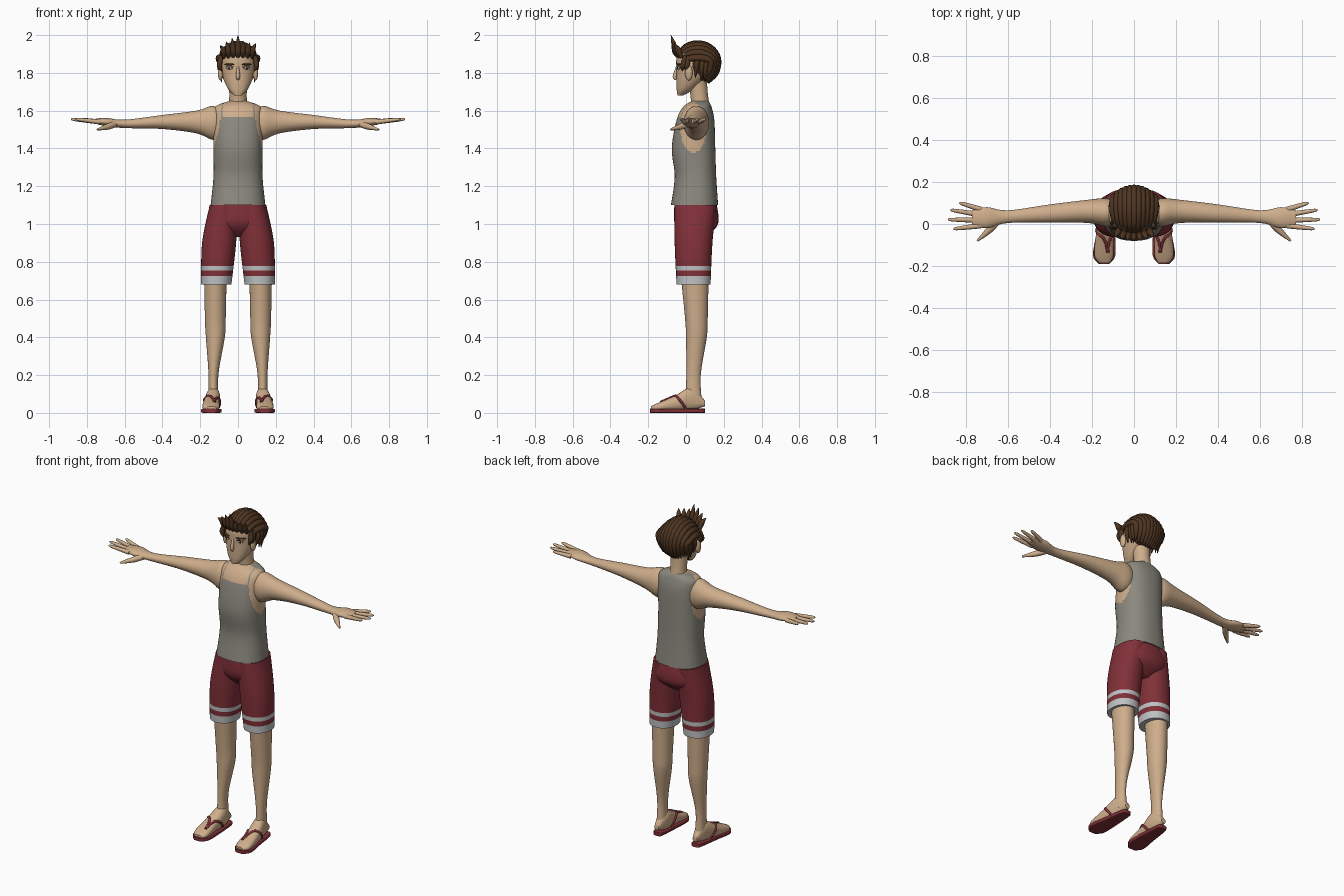
import bpy, bmesh, math
from mathutils import Vector, Matrix
from mathutils.bvhtree import BVHTree

default_cube = bpy.data.objects.get("Cube")
if default_cube:
    bpy.data.objects.remove(default_cube, do_unlink=True)


def material(name, *rgb):
    mat = bpy.data.materials.new(name)
    mat.use_nodes = True
    mat.diffuse_color = (*rgb, 1)
    shader = mat.node_tree.nodes["Principled BSDF"]
    shader.inputs["Base Color"].default_value = (*rgb, 1)
    shader.inputs["Roughness"].default_value = 0.8
    return mat


SKIN = material("skin", .62, .42, .26)
GREY = material("tank_grey", .26, .25, .21)
RED = material("shorts_red", .22, .03, .04)
PALE = material("stripe_pale", .52, .54, .55)
BROWN = material("hair_brown", .075, .035, .015)
DARK = material("eye_dark", .02, .01, .01)
WHITE = material("eye_white", .6, .56, .5)


def spline(before, start, end, after, t):
    """Smooth curve from start to end, guided by the neighbours."""
    in_slope, out_slope = (end - before) / 2, (after - start) / 2
    gap = end - start
    bend = 3 * gap - 2 * in_slope - out_slope
    twist = in_slope + out_slope - 2 * gap
    return start + t * (in_slope + t * (bend + t * twist))


def loft(bm, rings, seg=32, steps=5, power=1):
    """Skin rings of (centre, half axis, half axis), smoothing between them."""
    last, dense = len(rings) - 1, []
    for i in range(last):
        near = [rings[max(0, min(last, i + k))] for k in (-1, 0, 1, 2)]
        for step in range(steps):
            dense.append([spline(*vectors, step / steps) for vectors in zip(*near)])
    dense.append(rings[last])

    def squared(value):
        return math.copysign(abs(value) ** power, value)

    loops = []
    for centre, across, along in dense:
        loop = []
        for k in range(seg):
            angle = math.tau * k / seg
            offset = across * squared(math.cos(angle)) + along * squared(math.sin(angle))
            loop.append(bm.verts.new(centre + offset))
        loops.append(loop)
    for lower, upper in zip(loops, loops[1:]):
        for k in range(seg):
            bm.faces.new((lower[k - 1], lower[k], upper[k], upper[k - 1]))
    bm.faces.new(loops[0])
    bm.faces.new(loops[-1])


def sections(rows, axis, side=1):
    """Rings from rows of (position, centre, half size, centre, half size)."""
    first, second = [k for k in range(3) if k != axis]
    rings = []
    for position, centre_a, half_a, centre_b, half_b in rows:
        ring = centre, across, along = Vector(), Vector(), Vector()
        centre[axis], centre[first], centre[second] = position, centre_a, centre_b
        across[first], along[second] = half_a, half_b
        for vector in ring:
            vector.x *= side
        rings.append(ring)
    return rings


def tube(bm, points, radii, side=1, seg=12):
    path = [Vector((x * side, y, z)) for x, y, z in points]
    chord = path[-1] - path[0]
    reference = Vector()
    reference[min(range(3), key=lambda k: abs(chord[k]))] = 1
    rings = []
    for i, point in enumerate(path):
        tangent = (path[min(i + 1, len(path) - 1)] - path[max(i - 1, 0)]).normalized()
        across = tangent.cross(reference).normalized()
        rings.append((point, across * radii[i], tangent.cross(across) * radii[i]))
    loft(bm, rings, seg, 3)


def ball(bm, centre, radii):
    placed = Matrix.Translation(centre) @ Matrix.Diagonal((*radii, 1))
    bmesh.ops.create_uvsphere(bm, u_segments=32, v_segments=20, radius=1, matrix=placed)


def finish(bm, name, *mats, rule=None):
    bmesh.ops.recalc_face_normals(bm, faces=bm.faces)
    if rule:
        for face in bm.faces:
            face.material_index = rule(face.calc_center_median())
    mesh = bpy.data.meshes.new(name)
    bm.to_mesh(mesh)
    bm.free()
    for mat in mats:
        mesh.materials.append(mat)
    part = bpy.data.objects.new(name, mesh)
    bpy.context.collection.objects.link(part)
    bpy.ops.object.select_all(action='DESELECT')
    part.select_set(True)
    bpy.context.view_layer.objects.active = part
    bpy.ops.object.shade_smooth_by_angle(angle=math.radians(50))


def tank_colour(c):
    """Skin inside the front neckline and the armholes, cloth elsewhere."""
    neckline = (abs(c.x) < .08 and c.y < .05 and c.z > 1.57) or c.z > 1.648
    around_arm = Vector(((c.y - .04) / .07, (c.z - 1.51) / .13)).length
    return 0 if neckline or (abs(c.x) > .085 and around_arm < 1) else 1


def stripe_colour(c):
    return int(c.z < .725 or .75 < c.z < .78)


# Torso and neck
bm = bmesh.new()
loft(bm, sections([(1.1, 0, .145, .045, .125), (1.25, 0, .13, .05, .11), (1.4, 0, .13, .04, .115),
                   (1.55, 0, .13, .05, .1), (1.62, 0, .12, .06, .075), (1.65, 0, .05, .075, .045)], 2),
     seg=80, steps=12, power=.85)
finish(bm, "tank_top_torso", SKIN, GREY, rule=tank_colour)
bm = bmesh.new()
tube(bm, [(0, .08, 1.6), (0, .07, 1.68), (0, .06, 1.78)], [.05, .046, .05], seg=32)
finish(bm, "neck", SKIN)

# Shorts seat
bm = bmesh.new()
loft(bm, sections([(.93, 0, .06, .05, .05), (1, 0, .155, .055, .115), (1.12, 0, .14, .05, .11)], 2),
     seg=48, power=.9)
finish(bm, "shorts_seat", RED)

# Head and nose
bm = bmesh.new()
loft(bm, sections([(1.68, 0, .02, -.03, .015), (1.72, 0, .056, 0, .05), (1.8, 0, .086, .04, .09),
                   (1.9, 0, .088, .055, .1), (1.95, 0, .02, .055, .03)], 2), seg=48, power=.9)
face_surface = BVHTree.FromBMesh(bm)
finish(bm, "head", SKIN)
bm = bmesh.new()
tube(bm, [(0, -.045, 1.84), (0, -.06, 1.78), (0, -.05, 1.765)], [.005, .011, .007])
finish(bm, "nose", SKIN)

# Parts that come in pairs
for side, tag in ((1, "left_"), (-1, "right_")):

    # Eyes and brows laid on the face
    for part, inner, outer, height, radius, mat in (
            ("eye_white", .03, .06, 1.825, .006, WHITE), ("iris", .04, .05, 1.825, .0075, DARK),
            ("eyelid", .025, .065, 1.832, .003, DARK), ("eyebrow", .022, .07, 1.845, .005, BROWN)):
        bm = bmesh.new()
        line = [Vector((inner + (outer - inner) * k / 4, -1, height)) for k in range(5)]
        line = [face_surface.ray_cast(start, Vector((0, 1, 0)))[0] for start in line]
        tube(bm, line, [radius / 2, radius, radius, radius, radius / 2], side)
        finish(bm, tag + part, mat)
    bm = bmesh.new()
    ball(bm, (.093 * side, .015, 1.8), (.014, .02, .04))
    finish(bm, tag + "ear", SKIN)

    # Arm and palm, then fanned fingers and thumb
    bm = bmesh.new()
    loft(bm, sections([(.07, .055, .045, 1.53, .055), (.13, .055, .067, 1.535, .09),
                       (.22, .06, .055, 1.54, .06), (.4, .05, .043, 1.54, .037),
                       (.6, .035, .03, 1.53, .022), (.7, .03, .05, 1.54, .022),
                       (.77, .03, .035, 1.545, .01)], 0, side))
    for i, length in enumerate((.105, .145, .155, .13)):
        fan = .3 - .14 * i
        tube(bm, [(.73 + reach * length * math.cos(fan), .07 - .026 * i + reach * length * math.sin(fan),
                   1.54 + .015 * reach) for reach in (0, .5, .9, 1)], [.013, .011, .008, .003], side)
    tube(bm, [(.65, .015, 1.53), (.69, -.03, 1.515), (.745, -.08, 1.5)], [.018, .016, .005], side)
    finish(bm, tag + "arm", SKIN)

    # Shorts leg with hem stripes, bare leg
    bm = bmesh.new()
    loft(bm, sections([(.68, .115, .08, .04, .09), (.9, .1, .09, .04, .1), (1.1, .075, .075, .05, .11)],
                      2, side), seg=40, steps=30, power=.92)
    finish(bm, tag + "shorts_leg", RED, PALE, rule=stripe_colour)
    bm = bmesh.new()
    loft(bm, sections([(.75, .12, .06, .045, .075), (.5, .12, .055, .055, .06), (.4, .12, .05, .055, .055),
                       (.2, .13, .026, .04, .038), (.05, .13, .03, .04, .045)], 2, side))
    finish(bm, tag + "leg", SKIN)

    # Foot
    bm = bmesh.new()
    loft(bm, sections([(.1, .13, .015, .05, .015), (.03, .13, .035, .075, .06), (-.06, .14, .042, .05, .04),
                       (-.15, .143, .045, .03, .022), (-.185, .14, .025, .025, .01)], 1, side), power=.85)
    foot_surface = BVHTree.FromBMesh(bm)
    finish(bm, tag + "foot", SKIN)

    # Sandal sole, and straps laid on the foot from the toe post to each edge
    bm = bmesh.new()
    outline = [(.1, .13, .015), (.08, .13, .03), (-.05, .135, .045), (-.15, .142, .053), (-.19, .142, .025)]
    loft(bm, sections([(*row, .011, .011) for row in outline], 1, side), seg=40, power=.3)
    finish(bm, tag + "sandal_sole", RED)
    bm = bmesh.new()
    for edge in (.18, .09):
        strap = []
        for k in range(17):
            t = k / 16
            guide = Vector((side * (.12 + (edge - .12) * t ** 1.5), .15 * (t - 1), .09 - .07 * t ** 4))
            strap.append(foot_surface.find_nearest(guide)[0])
        tube(bm, strap, [.007] * len(strap))
    finish(bm, tag + "sandal_strap", RED)

# Hair: scalp cap with strands combed back over it
bm = bmesh.new()
ball(bm, (0, .075, 1.85), (.1, .108, .1))
for k in range(-5, 6):
    u = k / 5
    strand = []
    for step in range(8):
        turn = .45 + .53 * step
        lift = .1 * (1 - .75 * u * u) if turn < math.pi else .13 - .03 * u * u
        strand.append((.1 * u * (.75 + .25 * math.sin(turn * .75)),
                       .06 - (.11 - .04 * u * u) * math.cos(turn), 1.855 + lift * math.sin(turn)))
    tube(bm, strand, [.012, .016, .018, .018, .018, .018, .014, .003])

# Hair: fringe spikes, then locks beside and behind the ears
for k, height in enumerate((.03, .05, .07, .085, .05, .045, .04), -3):
    x, back = .025 * k, .002 * k * k
    tube(bm, [(x, back - .04, 1.88), (x, back - .056, 1.91), (x * 1.1, back - .066, 1.915 + height / 2),
              (x * 1.25, back - .08, 1.915 + height)], [.008, .016, .012, .001])
for side in (1, -1):
    for y in (-.02, 0, .05, .08, .1):
        tube(bm, [(.09, y + .015, 1.89), (.098, y + .005, 1.84), (.086, y, 1.8 - y / 2)],
             [.01, .014, .002], side)
finish(bm, "hair", BROWN)
